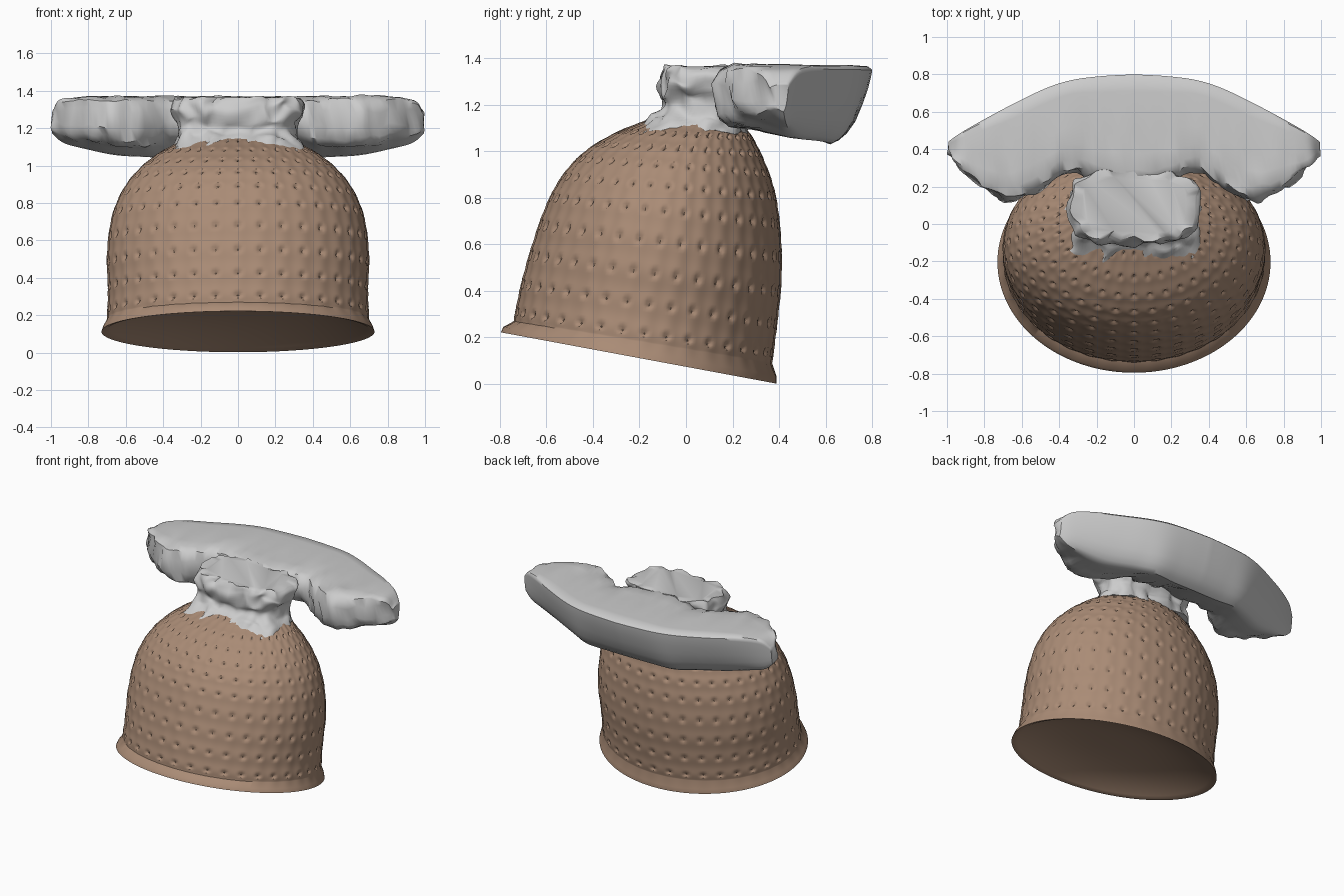
import bpy
from math import sin, cos, pi
from mathutils import Vector, noise

if "Cube" in bpy.data.objects:
    bpy.data.objects.remove(bpy.data.objects["Cube"])


def spline(points, t):
    """Catmull-Rom sample of a list of tuples, t in 0..1."""
    s = t * (len(points) - 1)
    i = min(int(s), len(points) - 2)
    f = s - i
    p = [Vector(points[max(0, min(len(points) - 1, i + k))]) for k in (-1, 0, 1, 2)]
    return 0.5 * (2 * p[1] + (p[2] - p[0]) * f
                  + (2 * p[0] - 5 * p[1] + 4 * p[2] - p[3]) * f * f
                  + (3 * p[1] - p[0] - 3 * p[2] + p[3]) * f ** 3)


def loft(name, rings, color=None):
    """Join equally sized closed rings into a smooth, capped skin."""
    n = len(rings[0])
    verts = [v for r in rings for v in r]
    faces = [(i * n + j, i * n + (j + 1) % n, (i + 1) * n + (j + 1) % n, (i + 1) * n + j)
             for i in range(len(rings) - 1) for j in range(n)]
    faces.append(tuple(reversed(range(n))))
    faces.append(tuple(range((len(rings) - 1) * n, len(rings) * n)))
    mesh = bpy.data.meshes.new(name)
    mesh.from_pydata(verts, [], faces)
    obj = bpy.data.objects.new(name, mesh)
    bpy.context.collection.objects.link(obj)
    bpy.context.view_layer.objects.active = obj
    obj.select_set(True)
    bpy.ops.object.shade_smooth_by_angle(angle=0.8)
    obj.select_set(False)
    if color:
        mat = bpy.data.materials.new(name + "_color")
        mat.diffuse_color = color
        mat.use_nodes = True
        mat.node_tree.nodes["Principled BSDF"].inputs["Base Color"].default_value = mat.diffuse_color
        mesh.materials.append(mat)
    return obj


def lumpy(p, amount, scale=9):
    return p + noise.noise_vector(p * scale) * amount


# Woven shell: tilted rings given as front y, front z, back y, back z, half width
shell = [(-.74, .27, .37, .09, .70), (-.71, .42, .39, .25, .695),
         (-.66, .60, .41, .45, .70), (-.595, .78, .405, .66, .675),
         (-.52, .91, .38, .83, .615), (-.42, 1.01, .335, .96, .525),
         (-.28, 1.09, .285, 1.06, .41), (-.12, 1.15, .24, 1.12, .29)]
COLS, ROWS, KNOTS, BANDS = 288, 100, 36, 10


def shell_ring(r, weave=None):
    yf, zf, yb, zb, w = r
    ring = []
    for j in range(COLS):
        a = 2 * pi * j / COLS
        bump = 0
        if weave is not None:   # small ridged pits at every crossing
            cu, cv = cos(KNOTS * a), cos(weave)
            bump = .002 * (cu + cv) - .022 * (max(0, cu) * max(0, cv)) ** 3
        c, s = cos(a), sin(a)
        ring.append(Vector(((w + bump) * c,
                            (yf + yb) / 2 + ((yb - yf) / 2 + bump) * s,
                            (zf + zb) / 2 + (zb - zf) / 2 * s + bump * .4)))
    return ring


# Shallow hollow underside, then flared rim, then woven wall
rings = []
for k in (.04, .2, .36, .5, .62, .73, .83, .91, .96, .985):
    lift = .13 * (1 - k ** 3)
    rings.append(shell_ring((-.203 - .582 * k, .112 + .105 * k + lift,
                             -.203 + .582 * k, .112 - .105 * k + lift, .715 * k)))
rings.append(shell_ring((-.795, .222, .388, .002, .73)))
rings.append(shell_ring((-.785, .245, .388, .035, .72)))
for i in range(ROWS + 1):
    t = i / ROWS
    rings.append(shell_ring(spline(shell, t), 2 * pi * (BANDS * t + .5)))
loft("woven_shell", rings, (.40, .26, .18, 1))

# Neck: rounded block, as z, half width, front y, back y
neck = [(1.08, .36, -.23, .26), (1.15, .32, -.14, .25), (1.20, .31, -.09, .25),
        (1.27, .34, -.11, .27), (1.33, .345, -.10, .28), (1.36, .33, -.08, .28)]


def power(v):
    return abs(v) ** .6 * (1 if v > 0 else -1)


rings = []
for i in range(25):
    z, w, yf, yb = spline(neck, i / 24)
    rings.append([lumpy(Vector((w * power(cos(a)),
                                (yf + yb) / 2 + (yb - yf) / 2 * power(sin(a)), z)), .03, 13)
                  for a in (2 * pi * j / 96 for j in range(96))])
rings.append([Vector((v.x * .85, .08 + (v.y - .08) * .85, 1.365)) for v in rings[-1]])
loft("neck_block", rings)

# Curved bar: half outline as x, outer y, inner y, bottom z, top z
bar = [(0, .80, .20, 1.03, 1.37), (.18, .79, .22, 1.03, 1.37), (.34, .768, .28, 1.035, 1.37),
       (.48, .722, .19, 1.045, 1.37), (.65, .64, .12, 1.055, 1.37), (.80, .56, .19, 1.085, 1.37),
       (.93, .485, .30, 1.12, 1.35), (.993, .44, .37, 1.17, 1.29)]
# depth and height fractions around the bar section, outer face bulged
outline = [(0, .45), (.03, .27), (.12, .18), (.25, .14), (.4, .10), (.6, .02), (.70, 0),
           (.76, .05), (.82, .14), (.88, .29), (.93, .5), (.97, .7), (.995, .88), (1, .94),
           (.97, .985), (.85, 1), (.5, 1), (.3, 1), (.15, .99), (.05, .93), (.01, .75)]


def bar_section(t, side):
    x, yo, yi, zb, zt = spline(bar, t)
    pts = []
    for u, v in outline:
        if v < .5 and u < .7:   # underside rises toward the neck
            v += .45 * max(0, 1 - x / .5) * (1 - u / .7)
        p = Vector((side * x, yi + (yo - yi) * u, zb + (zt - zb) * v))
        pts.append(lumpy(p, .03 * max(0, 1 - u * 1.8), 13))
    return pts


N = 40
sections = [bar_section(i / N, -1) for i in range(N, 0, -1)]
sections += [bar_section(i / N, 1) for i in range(N + 1)]
loft("curved_bar", sections)
